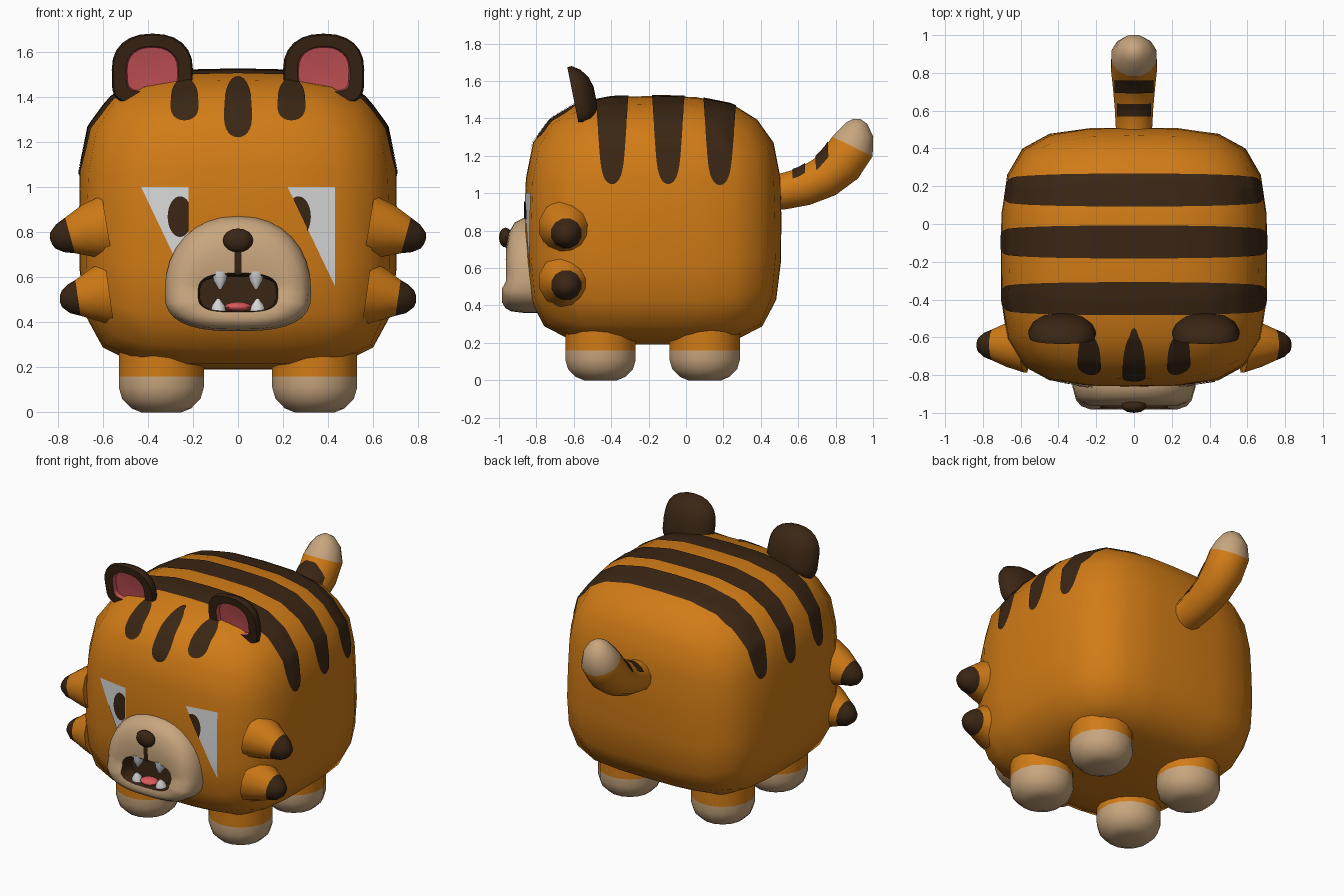
import bpy, bmesh
from math import sin, cos, pi, sqrt, radians, copysign
from mathutils import Vector
from mathutils.bvhtree import BVHTree

if "Cube" in bpy.data.objects:
    bpy.data.objects.remove(bpy.data.objects["Cube"])

COLOURS = {
    "orange": (0.64, 0.20, 0.008),
    "dark_brown": (0.042, 0.019, 0.007),
    "tan": (0.58, 0.38, 0.21),
    "white": (0.68, 0.68, 0.68),
    "pink": (0.60, 0.09, 0.10),
    "tongue_red": (0.72, 0.10, 0.10),
}
MATS = {}
for mat_name, rgb in COLOURS.items():
    mat = bpy.data.materials.new(mat_name)
    mat.use_nodes = True
    mat.diffuse_color = (*rgb, 1)
    mat.node_tree.nodes["Principled BSDF"].inputs["Base Color"].default_value = (*rgb, 1)
    MATS[mat_name] = mat

SIDES = ((1, "left"), (-1, "right"))


def finish(name, bm, mats, angle=50):
    """Turn a bmesh into a smooth-shaded object."""
    mesh = bpy.data.meshes.new(name)
    bm.to_mesh(mesh)
    bm.free()
    obj = bpy.data.objects.new(name, mesh)
    bpy.context.collection.objects.link(obj)
    for m in mats:
        mesh.materials.append(MATS[m])
    bpy.ops.object.select_all(action="DESELECT")
    obj.select_set(True)
    bpy.context.view_layer.objects.active = obj
    bpy.ops.object.shade_smooth_by_angle(angle=radians(angle))
    return obj


def loft(name, rings, bands):
    """Skin rings of points; bands names the colour between each pair."""
    bm = bmesh.new()
    mats = list(dict.fromkeys(bands))
    loops = [[bm.verts.new(p) for p in ring] for ring in rings]
    for a, b, colour in zip(loops, loops[1:], bands):
        for i in range(len(a)):
            j = (i + 1) % len(a)
            bm.faces.new((a[i], a[j], b[j], b[i])).material_index = mats.index(colour)
    bm.faces.new(loops[0]).material_index = mats.index(bands[0])
    bm.faces.new(loops[-1]).material_index = mats.index(bands[-1])
    bmesh.ops.recalc_face_normals(bm, faces=bm.faces)
    tree = BVHTree.FromBMesh(bm)
    finish(name, bm, mats)
    return tree


def tube(name, path, side, bands, count=12):
    """Round limb along (x, y, z, radius) stations lying in one plane."""
    pts = [Vector(p[:3]) for p in path]
    side = Vector(side)
    rings = []
    for i, p in enumerate(pts):
        d = (pts[min(i + 1, len(pts) - 1)] - pts[max(i - 1, 0)]).normalized()
        other = d.cross(side)
        angles = [2 * pi * (k + 0.5) / count for k in range(count)]
        rings.append([p + path[i][3] * (side * cos(t) + other * sin(t)) for t in angles])
    return loft(name, rings, bands)


def outline(cx, cz, a, up, down, n_up, n_down, count=32):
    """Rounded outline in the x-z plane with different upper and lower halves."""
    pts = []
    for k in range(count):
        c, s = cos(2 * pi * k / count), sin(2 * pi * k / count)
        n, b = (n_up, up) if s >= 0 else (n_down, down)
        pts.append((cx + a * copysign(abs(c) ** (2 / n), c),
                    cz + b * copysign(abs(s) ** (2 / n), s)))
    return pts


def patch(name, colour, tree, ray, nu, nv, lift=0.006):
    """Painted marking: a grid of rays dropped on a surface, lifted slightly."""
    bm = bmesh.new()
    grid, facing = [], Vector()
    for i in range(nu + 1):
        row = []
        for j in range(nv + 1):
            origin, direction = ray(2 * i / nu - 1, 2 * j / nv - 1)
            hit, normal, _, _ = tree.ray_cast(Vector(origin), Vector(direction))
            if hit is None:
                row.append(None)
                continue
            if normal.dot(Vector(direction)) > 0:
                normal = -normal
            facing += normal
            row.append(bm.verts.new(hit + normal * lift))
        grid.append(row)
    for r, s in zip(grid, grid[1:]):
        for j in range(nv):
            quad = (r[j], r[j + 1], s[j + 1], s[j])
            if None not in quad:
                bm.faces.new(quad)
    bmesh.ops.remove_doubles(bm, verts=bm.verts, dist=0.0005)
    bm.normal_update()
    total = sum((f.normal * f.calc_area() for f in bm.faces), Vector())
    if total.dot(facing) < 0:
        bmesh.ops.reverse_faces(bm, faces=bm.faces)
    return finish(name, bm, [colour])


def front_ray(x, z):
    return (x, -3, z), (0, 1, 0)


# Body: a gridded cube pushed onto a rounded-box surface
bm = bmesh.new()
bmesh.ops.create_cube(bm, size=2)
bmesh.ops.subdivide_edges(bm, edges=bm.edges, cuts=5, use_grid_fill=True)
for v in bm.verts:
    n = 3.8 - 0.5 * v.co.z
    p = v.co / sum(abs(c) ** n for c in v.co) ** (1 / n)
    v.co = (p.x * 0.705, p.y * 0.685 - 0.175, p.z * 0.665 + 0.855)
body_tree = BVHTree.FromBMesh(bm)
finish("body", bm, ["orange"], 80)

# Back stripes wrapping over the top
for i, yc in enumerate((-0.395, -0.095, 0.18)):
    def stripe_ray(u, v, yc=yc):
        a = sin(u * pi / 2)
        half = (0.087 - 0.035 * abs(a) ** 3) * sqrt(max(0, 1 - a ** 24))
        d = Vector((sin(a * radians(78)), 0, cos(a * radians(78))))
        return Vector((0, yc + v * half, 0.9)) + d * 3, -d
    patch(f"back_stripe_{i + 1}", "dark_brown", body_tree, stripe_ray, 56, 6)

# Forehead stripes
for label, xc, z0, z1 in (("middle", 0, 1.22, 1.485), ("left", 0.237, 1.295, 1.475),
                          ("right", -0.237, 1.295, 1.475)):
    def brow_ray(u, v, xc=xc, z0=z0, z1=z1):
        a = sin(u * pi / 2)
        half = 0.061 * (1 - 0.12 * a) * sqrt(max(0, 1 - abs(a) ** 3))
        return front_ray(xc + v * half, (z0 + z1) / 2 + a * (z1 - z0) / 2)
    patch(f"forehead_stripe_{label}", "dark_brown", body_tree, brow_ray, 16, 6)

# Eyes: right-angled triangles with clipped oval pupils
for label, x0, pupil_x in (("left", 0.22, 0.268), ("right", -0.43, -0.257)):
    x1 = x0 + 0.21

    def slant(z, x0=x0):
        return x0 + (1 - z) * 0.21 / 0.44

    def eye_ray(u, v, x1=x1, slant=slant):
        z = 0.78 + 0.22 * u
        return front_ray(slant(z) + (x1 - slant(z)) * (v + 1) / 2, z)

    def pupil_ray(u, v, x1=x1, slant=slant, px=pupil_x):
        a = sin(u * pi / 2)
        z = 0.868 + 0.09 * a
        half = 0.055 * sqrt(max(0, 1 - a * a))
        hi = min(px + half, x1)
        lo = min(max(px - half, slant(z)), hi)
        return front_ray(lo + (hi - lo) * (v + 1) / 2, z)
    patch(f"{label}_eye", "white", body_tree, eye_ray, 14, 6)
    patch(f"{label}_pupil", "dark_brown", body_tree, pupil_ray, 16, 4, 0.01)

# Muzzle with an open mouth hollow
outer = outline(0, 0.53, 0.325, 0.34, 0.17, 2.2, 2.7)
mouth = outline(0, 0.53, 0.178, 0.088, 0.085, 3, 3.4)
rings = []
for f, y in ((0, -0.78), (0, -0.865), (0.1, -0.915), (0.3, -0.945),
             (0.65, -0.963), (1, -0.955), (1.04, -0.94), (1.06, -0.87)):
    ring = []
    for (ox, oz), (mx, mz) in zip(outer, mouth):
        lip = 0.02 if y < -0.9 and oz < 0.5 else 0
        ring.append((ox + (mx - ox) * f, y - lip, oz + (mz - oz) * f))
    rings.append(ring)
muzzle_tree = loft("muzzle", rings, ["tan"] * 5 + ["dark_brown"] * 2)
patch("lip_line", "dark_brown", muzzle_tree,
      lambda u, v: front_ray(0.015 * v, 0.668 + 0.054 * u), 8, 2)


def blob(name, colour, centre, radii):
    bm = bmesh.new()
    bmesh.ops.create_uvsphere(bm, u_segments=12, v_segments=8, radius=1)
    for v in bm.verts:
        v.co = Vector(c + r * k for c, r, k in zip(centre, radii, v.co))
    finish(name, bm, [colour])


blob("nose", "dark_brown", (0, -0.965, 0.763), (0.067, 0.035, 0.053))
blob("tongue", "tongue_red", (0, -0.925, 0.468), (0.06, 0.05, 0.022))

for side, label in SIDES:
    # Teeth
    for row, x, z0, z1 in (("upper", 0.08, 0.62, 0.545), ("lower", 0.087, 0.445, 0.505)):
        tube(f"{label}_{row}_tooth", [(side * x, -0.925, z0, 0.038),
             (side * x, -0.93, (z0 + z1) / 2, 0.03), (side * x, -0.935, z1, 0.006)],
             (1, 0, 0), ["white"] * 2, 8)

    # Ears: domed back, flat rim, sunken pink inside
    cx = side * 0.38
    shape = outline(cx, 1.52, 0.18, 0.16, 0.15, 2.3, 5, 24)
    rings = []
    for s, dy in ((0.3, 0.12), (0.6, 0.105), (0.87, 0.07), (1, 0.025),
                  (0.96, 0), (0.65, 0), (0.62, 0.03), (0.2, 0.035)):
        ring = []
        for x, z in shape:
            zz = 1.52 + (z - 1.52) * s
            ring.append((cx + (x - cx) * s, -0.6 - 0.2 * (zz - 1.5) + dy, zz))
        rings.append(ring)
    loft(f"{label}_ear", rings, ["dark_brown"] * 5 + ["pink"] * 2)

    # Cheek tufts with dark tips
    upper = ((0.58, 0.82, 0.15), (0.67, 0.805, 0.12), (0.745, 0.785, 0.085),
             (0.79, 0.772, 0.066), (0.822, 0.763, 0.038), (0.83, 0.76, 0.015))
    lower = ((0.57, 0.53, 0.15), (0.64, 0.52, 0.12), (0.71, 0.508, 0.083),
             (0.75, 0.504, 0.066), (0.781, 0.503, 0.038), (0.79, 0.503, 0.015))
    for row, path in (("upper", upper), ("lower", lower)):
        tube(f"{label}_{row}_cheek_tuft", [(side * x, -0.64, z, r) for x, z, r in path],
             (0, 1, 0), ["orange"] * 2 + ["dark_brown"] * 3)

    # Legs with pale paws
    for end, y in (("front", -0.457), ("back", 0.1)):
        profile = ((0, 0.09), (0.018, 0.135), (0.06, 0.177), (0.11, 0.192),
                   (0.16, 0.192), (0.34, 0.192))
        tube(f"{label}_{end}_leg", [(side * 0.34, y, z, r) for z, r in profile],
             (1, 0, 0), ["tan"] * 4 + ["orange"], 16)

# Tail curling up to a pale tip
tail = ((0.42, 1.0, 0.1), (0.52, 1.01, 0.1), (0.63, 1.035, 0.106), (0.74, 1.085, 0.116),
        (0.83, 1.16, 0.125), (0.89, 1.25, 0.124), (0.908, 1.32, 0.098),
        (0.912, 1.375, 0.058), (0.912, 1.397, 0.02))
tail_tree = tube("tail", [(0, *p) for p in tail], (1, 0, 0), ["orange"] * 5 + ["tan"] * 3)
for i, (yc, half) in enumerate(((0.605, 0.085), (0.73, 0.098))):
    patch(f"tail_stripe_{i + 1}", "dark_brown", tail_tree,
          lambda u, v, yc=yc, half=half: ((half * u, yc + 0.034 * v, 3), (0, 0, -1)), 14, 4)
